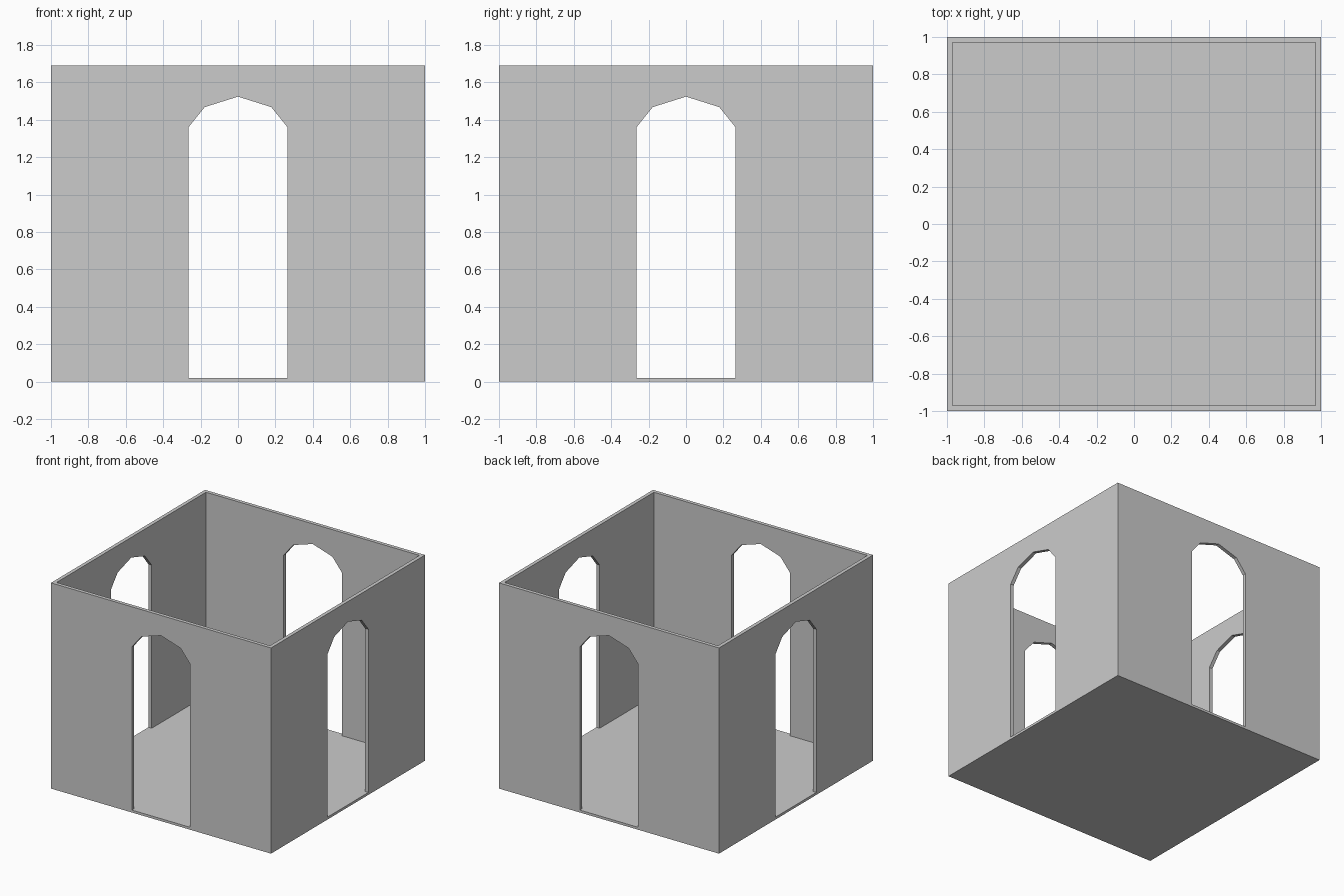
import bpy, bmesh, math

if "Cube" in bpy.data.objects:
    bpy.data.objects.remove(bpy.data.objects["Cube"])

FLOOR, HEIGHT, WALL = 0.02, 1.69, 0.03


def prism(name, profile, axis, start, length):
    """Extrude a closed 2D profile: axis 'y' uses (x, z), axis 'z' uses (x, y)."""
    bm = bmesh.new()
    if axis == 'y':
        verts = [bm.verts.new((a, start, b)) for a, b in profile]
        move = (0, length, 0)
    else:
        verts = [bm.verts.new((a, b, start)) for a, b in profile]
        move = (0, 0, length)
    face = bm.faces.new(verts)
    ext = bmesh.ops.extrude_face_region(bm, geom=[face], use_keep_orig=True)
    moved = [v for v in ext['geom'] if isinstance(v, bmesh.types.BMVert)]
    bmesh.ops.translate(bm, verts=moved, vec=move)
    bmesh.ops.recalc_face_normals(bm, faces=bm.faces)
    mesh = bpy.data.meshes.new(name)
    bm.to_mesh(mesh)
    bm.free()
    obj = bpy.data.objects.new(name, mesh)
    bpy.context.collection.objects.link(obj)
    return obj


def square(r):
    return [(-r, -r), (r, -r), (r, r), (-r, r)]


# Walls and floor as one block
room = prism("room_walls_and_floor", square(1), 'z', 0, HEIGHT)

# Open interior
interior = prism("interior_cutter", square(1 - WALL), 'z', FLOOR, 2)

# Arched doorways through both pairs of walls
half = [(0.265, FLOOR), (0.265, 1.36), (0.178, 1.468)]
arch = half + [(0, 1.524)] + [(-x, z) for x, z in reversed(half)]
door_y = prism("front_back_door_cutter", arch, 'y', -1.5, 3)
door_x = prism("side_door_cutter", arch, 'y', -1.5, 3)
door_x.rotation_euler.z = math.pi / 2

for cutter in (interior, door_y, door_x):
    cutter.hide_render = True
    cutter.display_type = 'WIRE'
    mod = room.modifiers.new(cutter.name, 'BOOLEAN')
    mod.operation = 'DIFFERENCE'
    mod.solver = 'EXACT'
    mod.object = cutter
